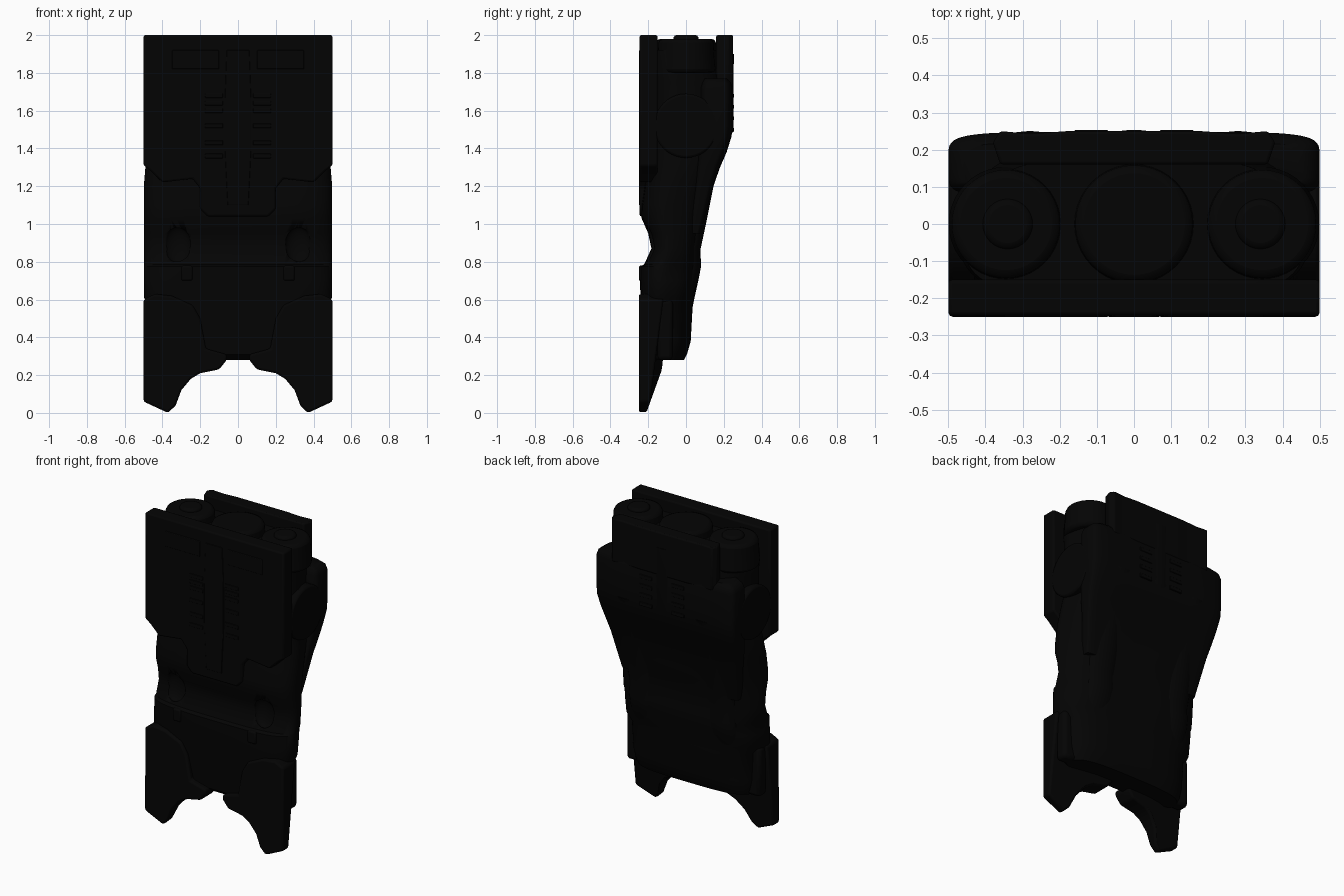
import bpy, bmesh, math
from mathutils import Matrix

if "Cube" in bpy.data.objects:
    bpy.data.objects.remove(bpy.data.objects["Cube"])

black = bpy.data.materials.new("matte_black")
black.use_nodes = True
colour = (0.0012, 0.0012, 0.0012, 1)
black.diffuse_color = colour
bsdf = black.node_tree.nodes["Principled BSDF"]
bsdf.inputs["Base Color"].default_value = colour
bsdf.inputs["Roughness"].default_value = 0.9


def finish(bm, name, bevel=0.0, angle=40):
    bmesh.ops.recalc_face_normals(bm, faces=bm.faces)
    me = bpy.data.meshes.new(name)
    bm.to_mesh(me)
    bm.free()
    ob = bpy.data.objects.new(name, me)
    bpy.context.collection.objects.link(ob)
    me.materials.append(black)
    if bevel:
        mod = ob.modifiers.new("soft_edges", "BEVEL")
        mod.width, mod.segments, mod.limit_method = bevel, 2, "ANGLE"
    bpy.ops.object.select_all(action="DESELECT")
    ob.select_set(True)
    bpy.context.view_layer.objects.active = ob
    bpy.ops.object.shade_smooth_by_angle(angle=math.radians(angle))
    return ob


def skin(bm, rings):
    """Bridge equal rings of vertices and cap both ends."""
    n = len(rings[0])
    for lo, hi in zip(rings, rings[1:]):
        for i in range(n):
            j = (i + 1) % n
            bm.faces.new((lo[i], lo[j], hi[j], hi[i]))
    bm.faces.new(rings[0])
    bm.faces.new(rings[-1])


def prism(name, pts, a, b, axis="y", bevel=0.01, shape=None):
    """Extrude an outline from a to b along y (outline xz) or z (outline xy)."""
    bm = bmesh.new()
    place = (lambda p, t: (p[0], t, p[1])) if axis == "y" else (lambda p, t: (p[0], p[1], t))
    rings = [[bm.verts.new(place(p, t)) for p in pts] for t in (a, b)]
    skin(bm, rings)
    if shape:
        for v in rings[1]:
            shape(v.co)
    return finish(bm, name, bevel)


def mirrored(half):
    return half + [(-x, y) for x, y in reversed(half) if x > 0]


def box(name, x, y, z, bevel=0.01):
    return prism(name, [(x[0], z[0]), (x[1], z[0]), (x[1], z[1]), (x[0], z[1])], *y, bevel=bevel)


def drum(name, centre, r, depth, axis="Z", dome=1.0, bevel=0.012):
    bm = bmesh.new()
    bmesh.ops.create_cone(bm, cap_ends=True, segments=40, radius1=r, radius2=r * dome, depth=depth)
    rot = Matrix.Rotation(math.pi / 2, 4, "Y") if axis == "X" else Matrix()
    bm.transform(Matrix.Translation(centre) @ rot)
    return finish(bm, name, bevel)


def loft(name, sections, power=3.5, taper=0.0, n=64):
    """Stack rounded rectangles (z, half width, front y, back y), narrowed toward the back."""
    bm, rings = bmesh.new(), []
    for z, w, y0, y1 in sections:
        ring = []
        for i in range(n):
            c, s = math.cos(math.tau * i / n), math.sin(math.tau * i / n)
            e = 2 / power
            x = math.copysign(abs(c) ** e, c) * w
            t = math.copysign(abs(s) ** e, s)
            x *= 1 - taper * max(t + 0.2, 0)
            ring.append(bm.verts.new((x, (y0 + y1) / 2 + t * (y1 - y0) / 2, z)))
        rings.append(ring)
    skin(bm, rings)
    return finish(bm, name)


# Tapering main body with a stepped knee
body = loft("main_body", [
    (0.28, 0.42, -0.18, -0.01), (0.31, 0.44, -0.215, 0.005), (0.38, 0.45, -0.22, 0.025),
    (0.56, 0.46, -0.235, 0.035), (0.61, 0.5, -0.24, 0.045), (0.7, 0.5, -0.245, 0.065),
    (0.775, 0.5, -0.246, 0.075), (0.785, 0.5, -0.222, 0.075), (0.87, 0.5, -0.183, 0.07),
    (0.95, 0.5, -0.2, 0.085), (1.03, 0.5, -0.235, 0.105), (1.1, 0.5, -0.235, 0.12),
    (1.2, 0.5, -0.22, 0.14), (1.32, 0.49, -0.2, 0.18), (1.42, 0.47, -0.2, 0.21),
    (1.75, 0.47, -0.2, 0.22), (1.85, 0.47, -0.2, 0.18), (1.92, 0.46, -0.2, 0.18)], taper=0.12)

# Oval hollows in the front
for s in (-1, 1):
    bm = bmesh.new()
    bmesh.ops.create_uvsphere(bm, u_segments=24, v_segments=16, radius=1)
    bm.transform(Matrix.Translation((s * 0.32, -0.19, 0.89)) @ Matrix.Diagonal((0.07, 0.04, 0.095, 1)))
    cutter = finish(bm, "hollow_cutter")
    cutter.hide_render = True
    cutter.hide_set(True)
    cutter.display_type = "WIRE"
    mod = body.modifiers.new("hollow", "BOOLEAN")
    mod.operation, mod.object = "DIFFERENCE", cutter

# Front plate with a drop-down centre panel
prism("front_plate", mirrored([
    (0.16, 1.04), (0.2, 1.08), (0.2, 1.19), (0.24, 1.24), (0.4, 1.22),
    (0.46, 1.28), (0.5, 1.31), (0.5, 2.0)]), -0.246, -0.15)

# Front spine with ribs and upper slot bars
prism("front_spine", mirrored([(0.055, 1.1), (0.07, 1.4), (0.07, 1.65), (0.06, 1.92)]),
      -0.25, -0.23, bevel=0.003)
for s in (-1, 1):
    for k, z in enumerate((1.36, 1.43, 1.52, 1.6, 1.64, 1.68)):
        box(f"front_rib_{k}", sorted((s * 0.08, s * 0.175)), (-0.25, -0.235),
            (z - 0.012, z + 0.012), 0.003)
    box("front_slot_bar", sorted((s * 0.1, s * 0.35)), (-0.25, -0.235), (1.82, 1.92), 0.004)


# Flared lower shin plates, thinner toward the tips
def thin_tip(co):
    if co.z < 0.25:
        co.y -= 0.09 * (1 - co.z / 0.25)


shin = [(0.37, 0.0), (0.5, 0.06), (0.5, 0.6), (0.44, 0.63), (0.35, 0.62), (0.24, 0.57),
        (0.2, 0.5), (0.17, 0.34), (0.06, 0.31), (0.06, 0.28), (0.1, 0.23),
        (0.2, 0.21), (0.25, 0.18), (0.3, 0.12), (0.33, 0.04)]
for s in (-1, 1):
    prism("shin_plate", [(s * x, z) for x, z in shin], -0.25, -0.12, bevel=0.012, shape=thin_tip)
    # Raised outer panel on the side of each shin
    box("shin_side_panel", sorted((s * 0.38, s * 0.48)), (-0.15, -0.07), (0.28, 0.6), 0.02)
    # Small tab at the top of the knee
    box("knee_tab", sorted((s * 0.24, s * 0.3)), (-0.25, -0.17), (0.7, 0.78))

# Back shoulders flowing down into the body, and upper back plate
loft("back_shoulders", [
    (0.95, 0.42, 0.0, 0.08), (1.2, 0.46, 0.04, 0.145), (1.3, 0.48, 0.05, 0.18),
    (1.38, 0.49, 0.06, 0.215), (1.46, 0.5, 0.07, 0.24), (1.52, 0.5, 0.07, 0.248),
    (1.72, 0.5, 0.07, 0.248), (1.75, 0.49, 0.08, 0.24), (1.77, 0.46, 0.09, 0.22)], power=6)
prism("upper_back_plate", mirrored([(0.36, 0.16), (0.38, 0.22), (0.36, 0.25), (0.28, 0.243), (0.18, 0.25)]),
      1.72, 2.0, "z", 0.008)

# Rounded ends of the three drums on top
drum("centre_drum", (0, 0, 1.91), 0.165, 0.14, dome=0.95, bevel=0.02)
for s in (-1, 1):
    drum("side_drum", (s * 0.345, 0, 1.89), 0.155, 0.18, dome=0.93, bevel=0.02)
    drum("side_drum_cap", (s * 0.34, 0, 1.985), 0.07, 0.03, dome=0.9)
    # Round hubs on both sides
    drum("side_hub", (s * 0.465, 0, 1.52), 0.17, 0.07, "X")


# Long tubes and ribbed spine following the back
def back_path(name, path, radius, flat):
    bm = bmesh.new()
    angles = [math.tau * i / 20 for i in range(20)]
    skin(bm, [[bm.verts.new((x + radius * math.cos(a), y + radius * flat * math.sin(a), z))
               for a in angles] for x, y, z in path])
    return finish(bm, name)


profile = [(0.03, 0.62), (0.06, 0.7), (0.075, 0.78), (0.07, 0.86), (0.1, 1.0), (0.14, 1.2),
           (0.18, 1.32), (0.22, 1.42), (0.245, 1.5)]
for s in (-1, 1):
    back_path("back_tube", [(s * 0.28, y - 0.055, z) for y, z in profile], 0.11, 0.55)
    for z in (1.5, 1.56, 1.62, 1.68):
        box("back_rib", sorted((s * 0.07, s * 0.16)), (0.235, 0.253), (z - 0.012, z + 0.012), 0.003)
back_path("back_spine", [(0, y - 0.008, z) for y, z in profile[5:]] + [(0, 0.24, 1.9)], 0.06, 0.22)
